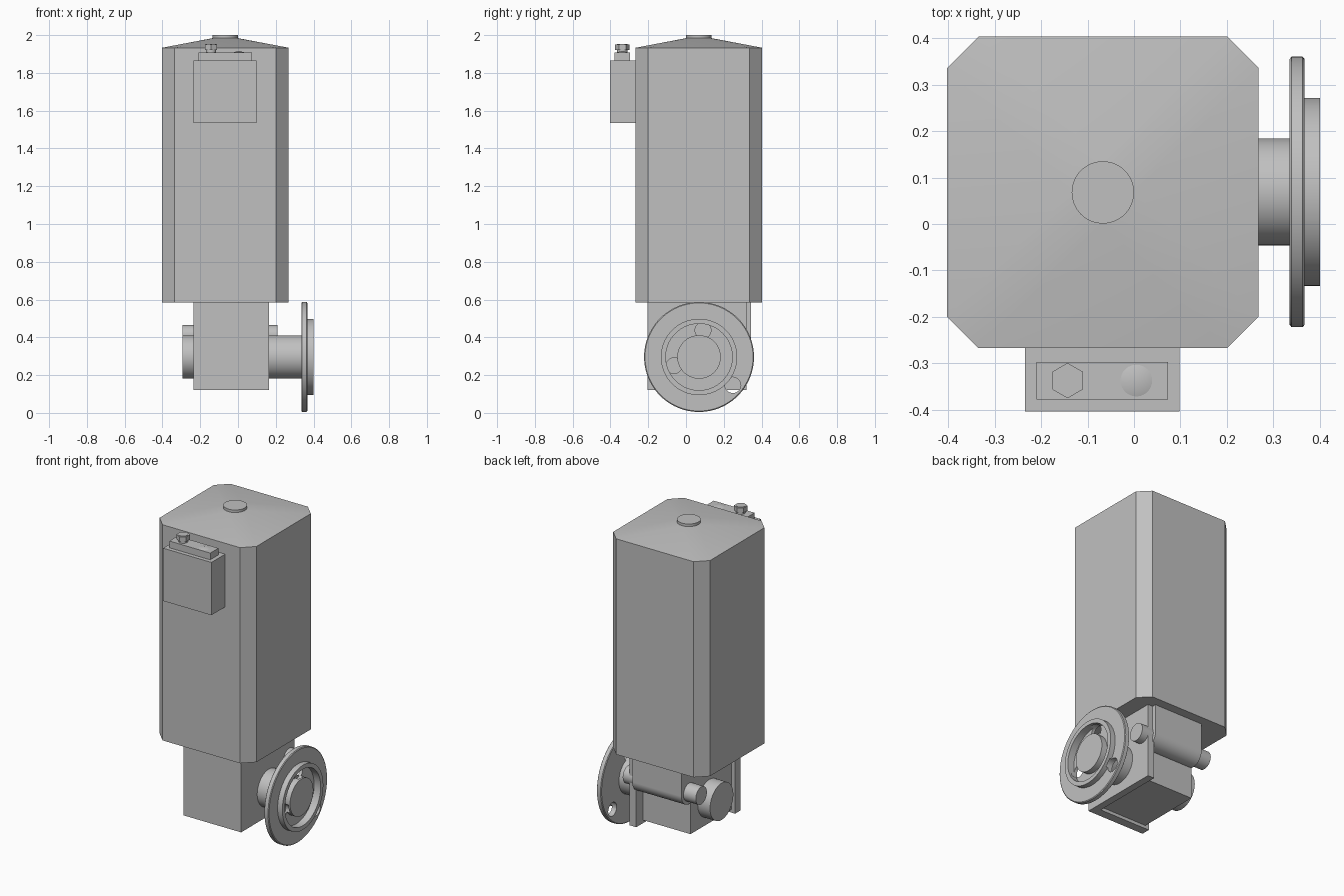
import bpy, bmesh
from math import cos, sin, pi, radians
from mathutils import Matrix, Vector

cube = bpy.data.objects.get("Cube")
if cube:
    bpy.data.objects.remove(cube, do_unlink=True)

grey = bpy.data.materials.new("machine_grey")
grey.use_nodes = True
grey.diffuse_color = (0.53, 0.53, 0.53, 1)
grey.node_tree.nodes["Principled BSDF"].inputs["Base Color"].default_value = (0.53, 0.53, 0.53, 1)


def finish(name, bm, smooth=True):
    bmesh.ops.recalc_face_normals(bm, faces=bm.faces[:])
    me = bpy.data.meshes.new(name)
    bm.to_mesh(me)
    bm.free()
    me.materials.append(grey)
    ob = bpy.data.objects.new(name, me)
    bpy.context.collection.objects.link(ob)
    if smooth:
        bpy.ops.object.select_all(action='DESELECT')
        ob.select_set(True)
        bpy.context.view_layer.objects.active = ob
        bpy.ops.object.shade_smooth_by_angle(angle=radians(30))
    return ob


def box(name, xs, ys, zs):
    bm = bmesh.new()
    bmesh.ops.create_cube(bm, size=1)
    for v in bm.verts:
        v.co = [s[0] if c < 0 else s[1] for c, s in zip(v.co, (xs, ys, zs))]
    return finish(name, bm, False)


def cylinder(name, axis, start, end, centre, r, r2=None, sides=64):
    """Axis X: centre is (y, z). Axis Z: centre is (x, y)."""
    mid = (start + end) / 2
    if axis == 'X':
        m = Matrix.Translation((mid, *centre)) @ Matrix.Rotation(pi / 2, 4, 'Y')
    else:
        m = Matrix.Translation((*centre, mid))
    bm = bmesh.new()
    bmesh.ops.create_cone(bm, cap_ends=True, segments=sides, radius1=r,
                          radius2=r if r2 is None else r2, depth=end - start, matrix=m)
    return finish(name, bm, sides > 8)


def hull(name, points):
    bm = bmesh.new()
    for p in points:
        bm.verts.new(p)
    res = bmesh.ops.convex_hull(bm, input=bm.verts[:])
    junk = set(res["geom_interior"]) | set(res["geom_unused"])
    bmesh.ops.delete(bm, geom=[g for g in junk if isinstance(g, bmesh.types.BMVert)], context='VERTS')
    bmesh.ops.dissolve_limit(bm, angle_limit=radians(0.5), verts=bm.verts[:], edges=bm.edges[:])
    return finish(name, bm)


# Motor housing: chamfered square column with a shallow roof
CX, CY = -0.067, 0.068
HALF, INNER = 0.335, 0.268
BASE, EAVES, PEAK = 0.585, 1.933, 1.984


def octagon(z):
    return [Vector((CX + sx * a, CY + sy * b, z))
            for sx in (-1, 1) for sy in (-1, 1)
            for a, b in ((HALF, INNER), (INNER, HALF))]


ring = [Vector((CX + 0.067 * cos(i * pi / 32), CY + 0.067 * sin(i * pi / 32), PEAK)) for i in range(64)]
hull("motor_housing", octagon(BASE) + octagon(EAVES))
hull("motor_roof", octagon(EAVES) + ring)
cylinder("roof_cap", 'Z', PEAK - 0.01, 2.0, (CX, CY), 0.067)

# Terminal box with lid and fittings
box("terminal_box", (-0.235, 0.098), (-0.403, -0.267), (1.535, 1.865))
box("terminal_lid", (-0.21, 0.073), (-0.378, -0.297), (1.865, 1.907))
cylinder("bolt_neck", 'Z', 1.907, 1.923, (-0.143, -0.337), 0.027)
cylinder("bolt_head", 'Z', 1.92, 1.95, (-0.143, -0.337), 0.038, sides=6)
cylinder("bolt_face", 'Z', 1.95, 1.953, (-0.143, -0.337), 0.028)
cylinder("lid_button", 'Z', 1.907, 1.917, (0.005, -0.337), 0.034, 0)

# Gearbox: front and side plates around a recessed block
box("gearbox_front_plate", (-0.235, 0.165), (-0.205, -0.15), (0.12, BASE))
box("gearbox_side_plate", (0.12, 0.165), (-0.205, 0.32), (0.12, BASE))
box("gearbox_block", (-0.21, 0.13), (-0.16, 0.255), (0.14, BASE))

# Worm housing: rounded underside below a straight upper part
WORM = (0.27, 0.41)
box("worm_housing_upper", (-0.21, 0.13), (0.195, 0.345), (WORM[1], BASE))
cylinder("worm_housing_round", 'X', -0.21, 0.13, WORM, 0.075)
cylinder("worm_shaft", 'X', -0.295, 0.21, WORM, 0.055)

# Output shaft
AXIS = (0.069, 0.296)
cylinder("output_shaft_end", 'X', -0.295, -0.2, AXIS, 0.115)
cylinder("output_neck", 'X', 0.15, 0.345, AXIS, 0.115)

# Output flange: turned profile of (x, radius), with a groove around the hub
profile = [(0.335, 0), (0.335, 0.286), (0.339, 0.291), (0.363, 0.291), (0.367, 0.286),
           (0.367, 0.202), (0.4, 0.202), (0.4, 0.176), (0.355, 0.176),
           (0.355, 0.115), (0.392, 0.115), (0.392, 0)]
bm = bmesh.new()
verts = [bm.verts.new((x, AXIS[0], AXIS[1] + r)) for x, r in profile]
edges = [bm.edges.new(pair) for pair in zip(verts, verts[1:])]
bmesh.ops.spin(bm, geom=verts + edges, cent=(0, *AXIS), axis=(1, 0, 0), angle=2 * pi,
               steps=96, use_merge=False)
bmesh.ops.remove_doubles(bm, verts=bm.verts[:], dist=0.0005)
flange = finish("output_flange", bm)

# Holes through the groove floor and the rim
cutters = []
for y, z in ((0.09, 0.437), (-0.063, 0.25), (0.248, 0.147)):
    cutter = cylinder("hole_cutter", 'X', 0.3, 0.38, (y, z), 0.042, sides=32)
    cutter.hide_render = True
    cutters.append(cutter)
    mod = flange.modifiers.new("hole", 'BOOLEAN')
    mod.operation = 'DIFFERENCE'
    mod.solver = 'EXACT'
    mod.object = cutter
bpy.context.view_layer.update()
cut = bpy.data.meshes.new_from_object(flange.evaluated_get(bpy.context.evaluated_depsgraph_get()))
flange.modifiers.clear()
flange.data = cut
for cutter in cutters:
    bpy.data.objects.remove(cutter, do_unlink=True)
bpy.ops.object.select_all(action='DESELECT')
flange.select_set(True)
bpy.context.view_layer.objects.active = flange
bpy.ops.object.shade_smooth_by_angle(angle=radians(30))
